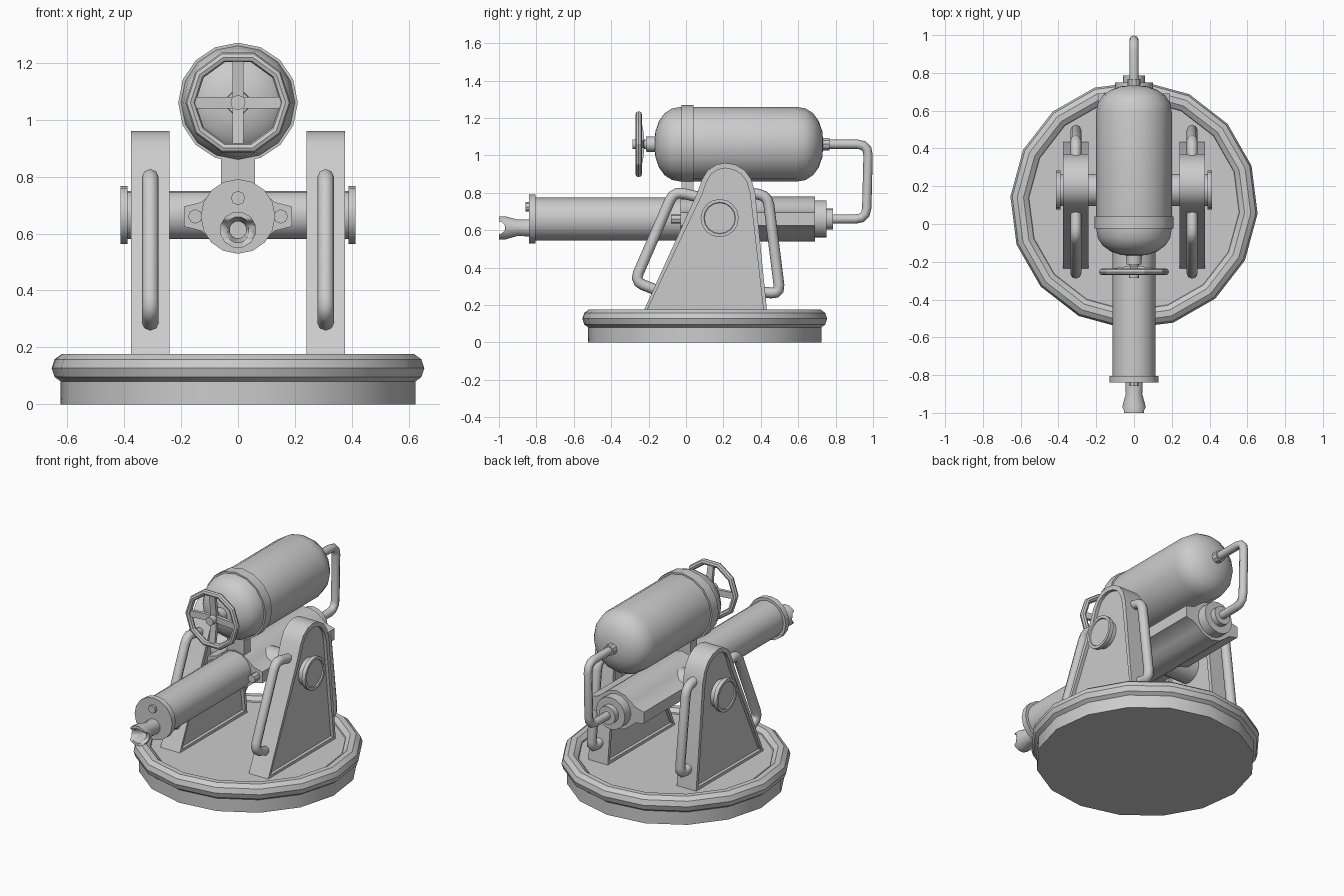
import bpy, bmesh, math
from mathutils import Vector, Matrix

if "Cube" in bpy.data.objects:
    bpy.data.objects.remove(bpy.data.objects["Cube"])


def finish(name, bm, smooth=True, angle=32):
    bmesh.ops.remove_doubles(bm, verts=bm.verts, dist=1e-5)
    bmesh.ops.recalc_face_normals(bm, faces=bm.faces)
    me = bpy.data.meshes.new(name)
    bm.to_mesh(me)
    bm.free()
    ob = bpy.data.objects.new(name, me)
    bpy.context.collection.objects.link(ob)
    bpy.ops.object.select_all(action='DESELECT')
    bpy.context.view_layer.objects.active = ob
    ob.select_set(True)
    if smooth:
        bpy.ops.object.shade_smooth_by_angle(angle=math.radians(angle))
    return ob


def place(axis, a, b, t):
    return {'x': Vector((t, a, b)), 'y': Vector((a, t, b)), 'z': Vector((a, b, t))}[axis]


def lathe(name, profile, axis='y', c=(0, 0, 0), n=16, off=0.0, closed=False):
    """Spin (radius, distance along axis) points around an axis through c."""
    bm = bmesh.new()
    rings = []
    for r, t in profile:
        if r < 1e-6:
            rings.append([bm.verts.new(place(axis, 0, 0, t) + Vector(c))])
            continue
        rings.append([bm.verts.new(place(axis, r * math.cos(a), r * math.sin(a), t) + Vector(c))
                      for a in (math.radians(off) + 2 * math.pi * i / n for i in range(n))])
    pairs = list(zip(rings, rings[1:]))
    if closed:
        pairs.append((rings[-1], rings[0]))
    else:
        for ring in (rings[0], rings[-1]):
            if len(ring) > 1:
                bm.faces.new(ring)
    for p, q in pairs:
        for i in range(n):
            j = (i + 1) % n
            if len(p) == 1:
                bm.faces.new((p[0], q[i], q[j]))
            elif len(q) == 1:
                bm.faces.new((p[i], p[j], q[0]))
            else:
                bm.faces.new((p[i], p[j], q[j], q[i]))
    return finish(name, bm)


def cyl(name, r, a, b, axis='y', c=(0, 0, 0), n=16, off=0.0):
    return lathe(name, [(r, a), (r, b)], axis, c, n, off)


def prism(name, pts, axis, a, b, inset=None, mat=None):
    """Extrude a 2D outline along an axis, optionally sinking a panel in each end."""
    bm = bmesh.new()
    lo = [bm.verts.new(place(axis, p, q, a)) for p, q in pts]
    hi = [bm.verts.new(place(axis, p, q, b)) for p, q in pts]
    ends = [bm.faces.new(lo), bm.faces.new(hi)]
    n = len(pts)
    for i in range(n):
        j = (i + 1) % n
        bm.faces.new((lo[i], lo[j], hi[j], hi[i]))
    bmesh.ops.recalc_face_normals(bm, faces=bm.faces)
    if inset:
        bmesh.ops.inset_individual(bm, faces=ends, thickness=inset[0], depth=0)
        for f in ends:
            bmesh.ops.translate(bm, verts=bmesh.ops.extrude_discrete_faces(bm, faces=[f])['faces'][0].verts,
                                vec=Vector(place(axis, 0, 0, inset[1] if f is ends[0] else -inset[1])))
    if mat:
        bm.transform(mat)
    return finish(name, bm)


def tube(name, x, pts, r, bend=0.05, sides=2):
    """Round pipe in the plane at x, with rounded corners."""
    P = [Vector((x, y, z)) for y, z in pts]
    path = [P[0]]
    for a, b, c in zip(P, P[1:], P[2:]):
        s, e = b + (a - b).normalized() * bend, b + (c - b).normalized() * bend
        path += [(1 - t) ** 2 * s + 2 * t * (1 - t) * b + t * t * e for t in (0, 0.33, 0.67, 1)]
    path.append(P[-1])
    cu = bpy.data.curves.new(name, 'CURVE')
    cu.dimensions = '3D'
    cu.bevel_depth, cu.bevel_resolution, cu.use_fill_caps = r, sides, True
    sp = cu.splines.new('POLY')
    sp.points.add(len(path) - 1)
    for p, v in zip(sp.points, path):
        p.co = (*v, 1)
    ob = bpy.data.objects.new(name, cu)
    bpy.context.collection.objects.link(ob)
    bpy.ops.object.select_all(action='DESELECT')
    bpy.context.view_layer.objects.active = ob
    ob.select_set(True)
    bpy.ops.object.convert(target='MESH')
    bpy.ops.object.shade_smooth_by_angle(angle=math.radians(50))


def ring_profile(r, t, m, n):
    return [(r + m * math.cos(2 * math.pi * i / n), t + m * math.sin(2 * math.pi * i / n)) for i in range(n)]


# round base with rounded rim
base_c = (0, 0.1, 0)
lathe('base_disc', [(0, 0), (0.625, 0), (0.625, 0.11), (0.58, 0.15), (0, 0.15)], 'z', base_c, 16, -4)
lathe('base_rim', ring_profile(0.603, 0.127, 0.053, 10), 'z', base_c, 16, -4, True)

# side brackets with sunken panels, grab handles and trunnion caps
arch = [(-0.235, 0.15), (0.06, 0.80), (0.085, 0.87), (0.115, 0.92), (0.16, 0.95), (0.21, 0.96),
        (0.265, 0.95), (0.315, 0.92), (0.35, 0.87), (0.37, 0.80), (0.435, 0.15)]
axle_c = (0, 0.18, 0.665)
for s, side in ((-1, 'left'), (1, 'right')):
    prism(side + '_bracket', arch, 'x', *sorted((s * 0.24, s * 0.375)), inset=(0.028, 0.02))
    tube(side + '_front_handle', s * 0.308, [(0.08, 0.775), (-0.065, 0.808), (-0.275, 0.325), (-0.13, 0.27)], 0.029)
    tube(side + '_rear_handle', s * 0.308, [(0.34, 0.80), (0.437, 0.785), (0.503, 0.258), (0.40, 0.272)], 0.029)
    lathe(side + '_trunnion_cap', [(0.085, s * 0.35), (0.085, s * 0.388), (0.102, s * 0.388), (0.102, s * 0.412),
                                   (0.085, s * 0.412), (0.082, s * 0.405), (0, s * 0.405)], 'x', axle_c)
    cyl(side + '_ear_bolt', 0.025, -0.08, 0, 'y', (s * 0.15, 0, 0.66), 8)
cyl('trunnion_axle', 0.085, -0.37, 0.37, 'x', axle_c)

# barrel, eared housing and rear stack
bar = (0, 0, 0.66)
cyl('barrel', 0.114, -0.82, 0.1, 'y', bar, 16)
cyl('barrel_flange', 0.131, -0.84, -0.805, 'y', bar, 16)
quarter = [(0.19, 0.035), (0.13, 0.05), (0.1, 0.075), (0.06, 0.105), (0, 0.12)]
half = quarter + [(-x, z) for x, z in quarter[-2::-1]]
outline = half + [(-x, -z) for x, z in half if (x, z) != (0, 9)]
prism('barrel_housing', outline, 'y', -0.03, 0.69, mat=Matrix.Translation(bar))
lathe('barrel_rear', [(0.1, 0.66), (0.1, 0.75), (0.057, 0.75), (0.057, 0.785)], 'y', bar)
cyl('flange_screw', 0.025, -0.857, -0.83, 'y', (0, 0, 0.725), 8)

# hollow notched nozzle
nozzle = lathe('nozzle', [(0.048, -0.83), (0.045, -0.9), (0.064, -0.965), (0.064, -1.0), (0.046, -1.0),
                          (0.03, -0.93), (0.03, -0.83)], 'y', (0, 0, 0.613), 12, 15, True)
cutter = cyl('nozzle_cutter', 0.034, -0.1, 0.1, 'x', (0, -1.0, 0.613), 12)
mod = nozzle.modifiers.new('notch', 'BOOLEAN')
mod.operation, mod.object, mod.solver = 'DIFFERENCE', cutter, 'EXACT'
bpy.ops.object.select_all(action='DESELECT')
bpy.context.view_layer.objects.active = nozzle
bpy.ops.object.modifier_apply(modifier='notch')
bpy.data.objects.remove(cutter)

# tank with domed ends, band and post
tank = (0, 0, 1.06)
dome = [(math.radians(a)) for a in (18, 36, 54, 72, 90)]
lathe('tank', [(0, -0.17)] + [(0.2 * math.sin(a) ** 0.9, -0.025 - 0.145 * math.cos(a) ** 0.9) for a in dome[:-1]]
      + [(0.2, -0.025), (0.2, 0.59)]
      + [(0.2 * math.sin(a) ** 0.9, 0.59 + 0.145 * math.cos(a) ** 0.9) for a in dome[-2::-1]]
      + [(0, 0.735)], 'y', tank, 16, 0)
cyl('tank_band', 0.21, -0.025, 0.04, 'y', tank, 16)
prism('tank_post', [(-0.06, 0.72), (0.06, 0.72), (0.06, 0.9), (-0.06, 0.9)], 'y', -0.025, 0.04)
cyl('tank_outlet', 0.034, 0.71, 0.768, 'y', tank, 10)

# feed pipe from tank to barrel
tube('feed_pipe', 0, [(0.755, 1.06), (0.975, 1.06), (0.965, 0.66), (0.77, 0.66)], 0.025, 0.06)

# valve wheel
lathe('valve_stem', [(0.042, -0.15), (0.04, -0.215), (0.026, -0.215), (0.026, -0.285)], 'y', tank, 12)
lathe('valve_wheel_rim', ring_profile(0.167, -0.253, 0.018, 8), 'y', tank, 10, 0, True)
spoke = [(-0.222, 0.01), (-0.228, 0.07), (-0.245, 0.16), (-0.262, 0.16), (-0.25, 0.07), (-0.245, 0.01)]
for k in range(4):
    prism('valve_spoke_%d' % (k + 1), spoke, 'x', -0.02, 0.02,
          mat=Matrix.Translation(tank) @ Matrix.Rotation(k * math.pi / 2, 4, 'Y'))
